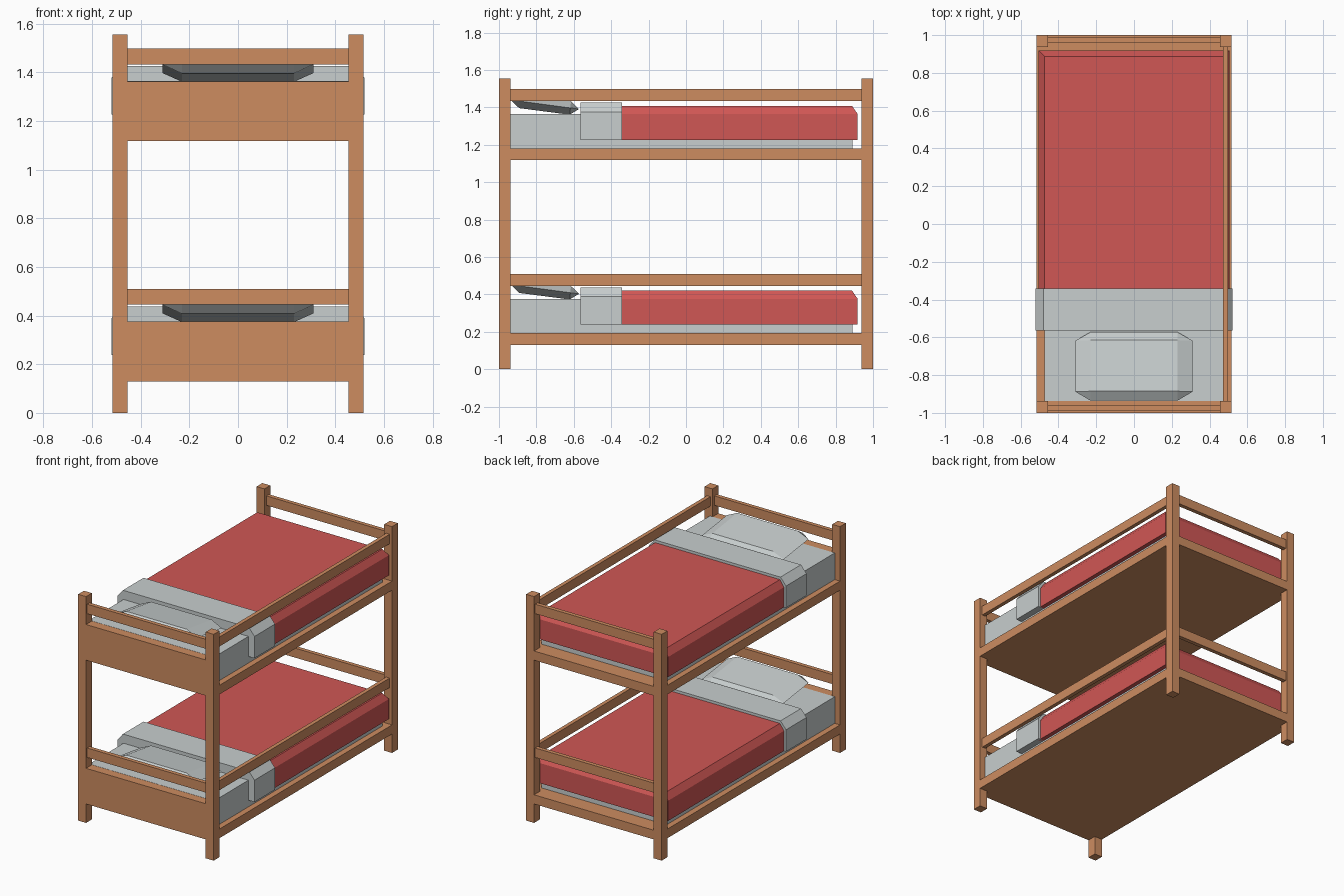
import bpy, bmesh, math

old = bpy.data.objects.get("Cube")
if old:
    bpy.data.objects.remove(old, do_unlink=True)


def material(name, rgb):
    m = bpy.data.materials.new(name)
    m.use_nodes = True
    color = (*rgb, 1.0)
    m.diffuse_color = color
    m.node_tree.nodes["Principled BSDF"].inputs["Base Color"].default_value = color
    return m


WOOD = material("warm wood", (0.61, 0.265, 0.118))
RED = material("red blanket", (0.63, 0.095, 0.09))
LINEN = material("pale grey linen", (0.58, 0.62, 0.62))


def hull(name, points, mat):
    """Faceted convex solid around a few points."""
    bm = bmesh.new()
    verts = [bm.verts.new(p) for p in points]
    bmesh.ops.convex_hull(bm, input=verts)
    bmesh.ops.dissolve_limit(bm, angle_limit=math.radians(1),
                             verts=bm.verts[:], edges=bm.edges[:])
    bmesh.ops.recalc_face_normals(bm, faces=bm.faces[:])
    mesh = bpy.data.meshes.new(name)
    bm.to_mesh(mesh)
    bm.free()
    mesh.materials.append(mat)
    obj = bpy.data.objects.new(name, mesh)
    bpy.context.collection.objects.link(obj)
    return obj


def box(name, x, y, z, mat):
    return hull(name, [(a, b, c) for a in x for b in y for c in z], mat)


def draped(name, half, y, z, shoulder, inset, back_inset, mat):
    """Box with its upper side edges (and optionally its back edge) chamfered."""
    points = []
    for s in (-1, 1):
        for c in (z[0], shoulder):
            points += [(s * half, b, c) for b in y]
        points += [(s * (half - inset), b, z[1]) for b in (y[0], y[1] - back_inset)]
    return hull(name, points, mat)


# Corner posts
POST_IN, POST_OUT, END_IN = 0.455, 0.515, 0.937
for sx, side in ((-1, "right"), (1, "left")):
    for sy, end in ((-1, "front"), (1, "back")):
        box(f"{end}_{side}_post", (sx * POST_IN, sx * POST_OUT),
            (sy * END_IN, sy), (0, 1.555), WOOD)

# Two identical bunks; z is the underside of each deck
for level, z in (("lower", 0.13), ("upper", 1.118)):
    span = (-POST_IN, POST_IN)
    length = (-END_IN, END_IN)
    rail = (z + 0.315, z + 0.38)

    # Frame: deck, end boards and guard rails
    box(f"{level}_deck", (-POST_OUT, POST_OUT), length, (z, z + 0.063), WOOD)
    box(f"{level}_headboard", span, (-1, -END_IN), (z, z + 0.245), WOOD)
    box(f"{level}_foot_board", span, (END_IN, 1), (z, z + 0.063), WOOD)
    for s, end in ((-1, "head"), (1, "foot")):
        box(f"{level}_{end}_rail", span, (s * 0.96, s * 0.988), rail, WOOD)
    box(f"{level}_side_rail", (0.47, 0.497), length, rail, WOOD)

    # Bedding
    box(f"{level}_mattress", (-0.475, 0.475), (-END_IN, 0.89),
        (z + 0.063, z + 0.246), LINEN)
    draped(f"{level}_blanket", 0.505, (-0.36, 0.918), (z + 0.108, z + 0.29),
           z + 0.246, 0.03, 0.03, RED)
    draped(f"{level}_sheet_fold", 0.521, (-0.565, -0.342), (z + 0.108, z + 0.308),
           z + 0.258, 0.042, 0, LINEN)

    # Tilted pillow: small top and bottom faces around a wider eight-sided middle
    points = []
    for s in (-1, 1):
        x, wide = s * 0.23, s * 0.31
        points += [(x, -0.885, z + 0.352), (x, -0.615, z + 0.315),
                   (x, -0.892, z + 0.278), (x, -0.622, z + 0.243),
                   (wide, -0.888, z + 0.315), (wide, -0.618, z + 0.279),
                   (x, -0.935, z + 0.320), (x, -0.572, z + 0.273)]
    hull(f"{level}_pillow", points, LINEN)
